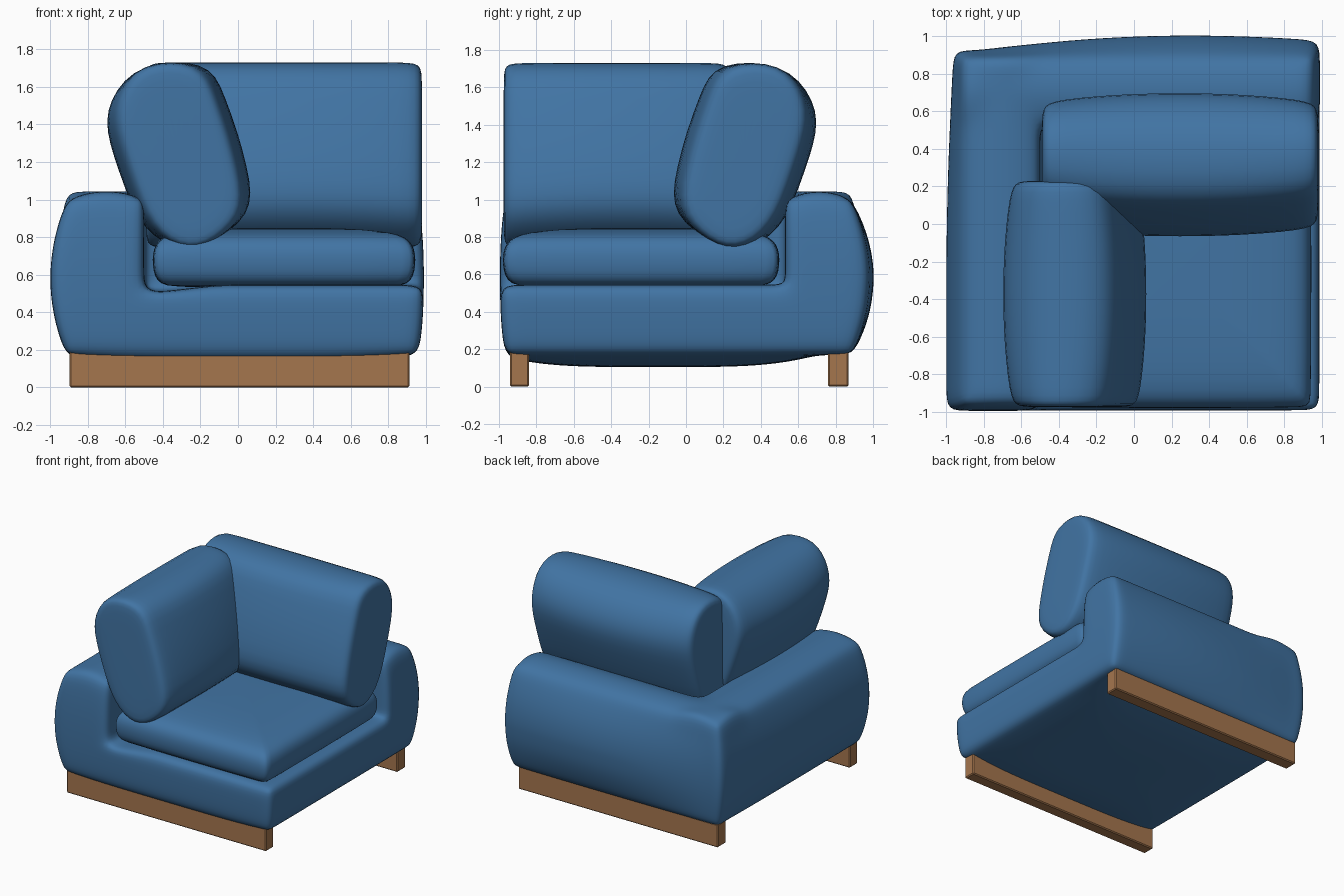
import bpy, bmesh, math
from mathutils import Vector

if "Cube" in bpy.data.objects:
    bpy.data.objects.remove(bpy.data.objects["Cube"])


def material(name, rgb):
    m = bpy.data.materials.new(name)
    m.diffuse_color = (*rgb, 1)
    m.use_nodes = True
    m.node_tree.nodes["Principled BSDF"].inputs["Base Color"].default_value = m.diffuse_color
    return m


BLUE = material("blue fabric", (0.053, 0.175, 0.37))
WOOD = material("brown wood", (0.376, 0.181, 0.076))


def finish(name, bm, mat, smooth=True):
    bmesh.ops.recalc_face_normals(bm, faces=bm.faces)
    me = bpy.data.meshes.new(name)
    bm.to_mesh(me)
    bm.free()
    me.materials.append(mat)
    ob = bpy.data.objects.new(name, me)
    bpy.context.collection.objects.link(ob)
    if smooth:
        me.polygons.foreach_set("use_smooth", [True] * len(me.polygons))
        sub = ob.modifiers.new("soft", 'SUBSURF')
        sub.levels = sub.render_levels = 1
    return ob


def loft(name, rings, mat):
    bm = bmesh.new()
    vs = [[bm.verts.new(p) for p in r] for r in rings]
    n = len(vs[0])
    for a, b in zip(vs, vs[1:]):
        for i in range(n):
            j = (i + 1) % n
            bm.faces.new((a[i], a[j], b[j], b[i]))
    bm.faces.new(vs[0])
    bm.faces.new(vs[-1])
    return finish(name, bm, mat)


def cuts(marks, counts):
    out = [marks[0]]
    for a, b, n in zip(marks, marks[1:], counts):
        out += [a + (b - a) * (i + 1) / n for i in range(n)]
    return out


def clamp(v):
    return max(0.0, min(1.0, v))


# Upholstered base: L-shaped arm and seat platform in one skin, puffed outwards
def base():
    X = cuts((-0.91, -0.5, 0.945), (8, 26))
    Y = cuts((-0.955, 0.53, 0.885), (26, 7))
    Z = cuts((0.17, 0.52, 1.0), (7, 9))
    nx, ny, nz = len(X) - 1, len(Y) - 1, len(Z) - 1

    def solid(i, j, k):
        if not (0 <= i < nx and 0 <= j < ny and 0 <= k < nz):
            return False
        return k < 7 or i < 8 or j >= 26

    bm = bmesh.new()
    grid = {}

    def vert(c):
        if c not in grid:
            grid[c] = bm.verts.new((X[c[0]], Y[c[1]], Z[c[2]]))
        return grid[c]

    for i in range(nx):
        for j in range(ny):
            for k in range(nz):
                if not solid(i, j, k):
                    continue
                for ax in range(3):
                    for side in (0, 1):
                        nb = [i, j, k]
                        nb[ax] += 2 * side - 1
                        if solid(*nb):
                            continue
                        quad = []
                        for p, q in ((0, 0), (1, 0), (1, 1), (0, 1)):
                            c = [i, j, k]
                            c[ax] += side
                            c[(ax + 1) % 3] += p
                            c[(ax + 2) % 3] += q
                            quad.append(vert(tuple(c)))
                        bm.faces.new(quad)
    for v in bm.verts:
        x, y, z = v.co
        h = clamp(1 - ((z - 0.58) / 0.42) ** 2)
        v.co.x -= 0.09 * clamp((-0.5 - x) / 0.4) * h * (1 - 0.45 * clamp((y + 0.3) / 1.2) ** 2)
        v.co.x += 0.045 * clamp((x - 0.5) / 0.44) * math.sqrt(h)
        v.co.y += clamp((y - 0.53) / 0.35) * h * (0.04 + 0.08 * clamp(1 - ((x - 0.3) / 1.1) ** 2))
        v.co.y -= 0.04 * clamp((-0.5 - y) / 0.45) * math.sqrt(h)
        if z > 0.9:
            a = clamp(1 - ((x + 0.7) / 0.21) ** 2)
            b = clamp(1 - ((y - 0.71) / 0.18) ** 2)
            v.co.z += 0.045 * max(a, b)
        elif abs(z - 0.52) < 0.01 and x > -0.5:
            v.co.z += 0.045 * clamp((x + 0.5) / 0.4) - 0.02
        elif z < 0.18:
            v.co.z -= 0.065 * clamp(1 - (x / 0.9) ** 4) * clamp(1 - ((y + 0.15) / 0.85) ** 4)
    for _ in range(2):
        bmesh.ops.smooth_vert(bm, verts=bm.verts, factor=0.5,
                              use_axis_x=True, use_axis_y=True, use_axis_z=True)
    finish("upholstered_base", bm, BLUE)


base()

# Seat cushion: rounded square outline stacked upwards
outline = []
for cx, cy, a0 in ((1, 1, 0), (-1, 1, 90), (-1, -1, 180), (1, -1, 270)):
    for d in (0, 30, 60, 90):
        a = math.radians(a0 + d)
        outline.append((cx * 0.64 + 0.06 * math.cos(a), cy * 0.68 + 0.06 * math.sin(a)))
layers = ((0.53, 0.4), (0.535, 0.85), (0.55, 0.94), (0.59, 0.985), (0.65, 1.0), (0.71, 1.0),
          (0.76, 0.98), (0.80, 0.93), (0.825, 0.82), (0.842, 0.6), (0.85, 0.3))
loft("seat_cushion", [[(0.245 + x * s, -0.24 + y * s, z) for x, y in outline]
                      for z, s in layers], BLUE)

# Back and side cushions: one leaning cross-section (depth, height), lofted along the width
SECTION = ((0.28, 0.73), (0.16, 0.755), (0.04, 0.83), (-0.05, 0.92), (-0.075, 1.03), (-0.05, 1.17),
           (0.0, 1.36), (0.07, 1.55), (0.115, 1.66), (0.2, 1.725), (0.35, 1.74), (0.5, 1.715),
           (0.61, 1.64), (0.68, 1.53), (0.705, 1.42), (0.685, 1.3), (0.635, 1.15), (0.57, 0.97),
           (0.5, 0.85), (0.4, 0.765))
HALF = ((1.0, 0.25, 0.4), (1.0, 0.62, 0.85), (0.99, 0.75, 0.95), (0.955, 0.83, 0.99),
        (0.85, 0.89, 1.0), (0.6, 0.95, 0.995), (0.3, 0.99, 0.995))
STATIONS = [(-t, a, b) for t, a, b in HALF] + [(0, 1, 0.995)] + list(reversed(HALF))
MID = Vector((0.31, 1.24))
LONG = Vector((0.25, 0.97)).normalized()
THICK = Vector((LONG.y, -LONG.x))


def cushion(name, start, end, place):
    rings = []
    for t, thick, tall in STATIONS:
        w = (start + end) / 2 + t * (end - start) / 2
        ring = []
        for p in SECTION:
            d = Vector(p) - MID
            q = MID + THICK * d.dot(THICK) * thick + LONG * d.dot(LONG) * tall
            ring.append(place(w, q.x, q.y))
        rings.append(ring)
    loft(name, rings, BLUE)


cushion("back_cushion", -0.49, 0.98, lambda w, d, z: (w, d, z))
cushion("side_cushion", -0.975, 0.23, lambda w, d, z: (-d, w, z))

# Wooden rails under the front and back
for name, y0, y1 in (("front_rail", -0.94, -0.84), ("back_rail", 0.76, 0.87)):
    bm = bmesh.new()
    bmesh.ops.create_cube(bm, size=1)
    for v in bm.verts:
        v.co = ((v.co.x * 1.81) + 0.008, (y0 + y1) / 2 + v.co.y * (y1 - y0), 0.095 + v.co.z * 0.19)
    bmesh.ops.bevel(bm, geom=bm.edges[:], offset=0.008, segments=1, affect='EDGES')
    finish(name, bm, WOOD, smooth=False)
